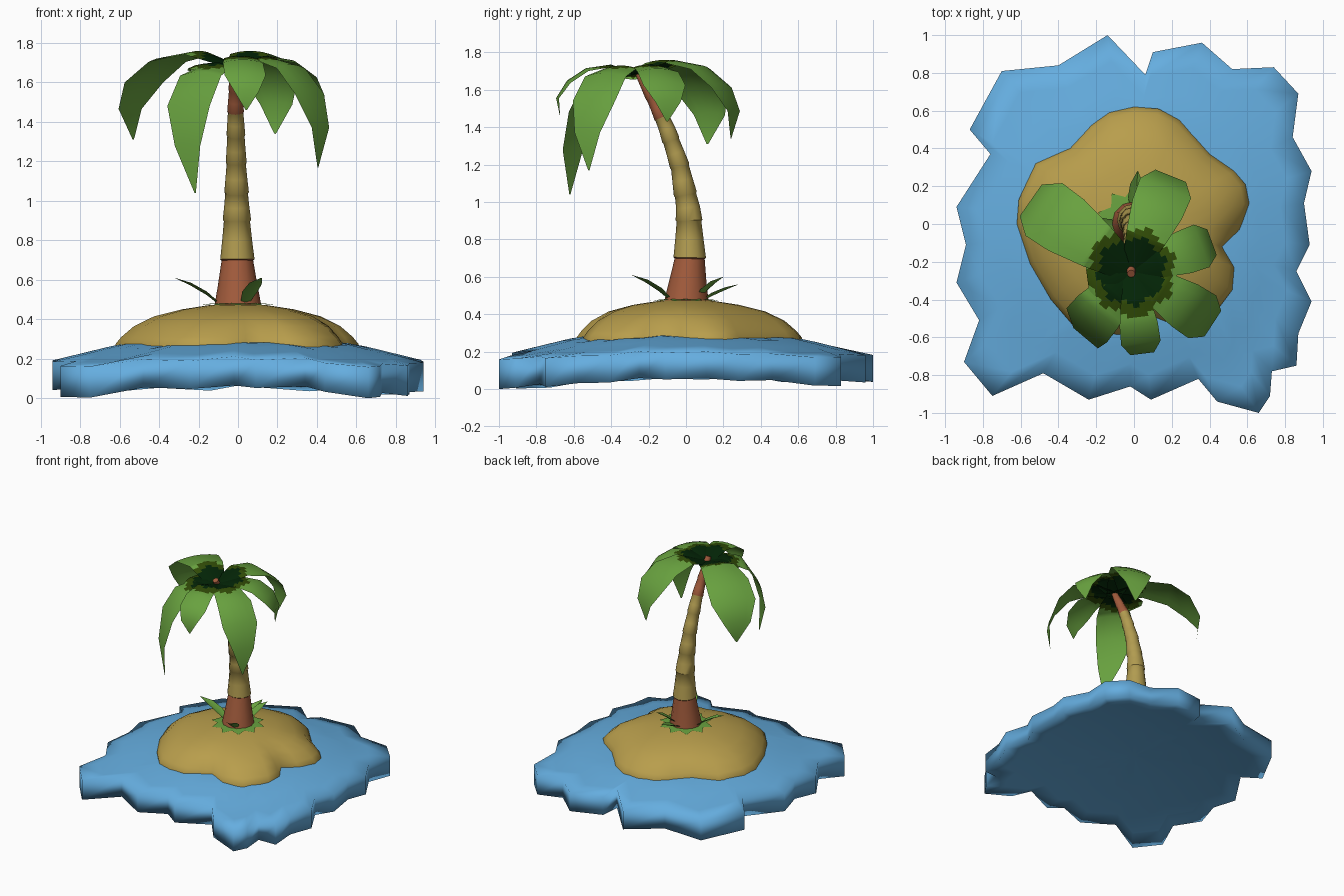
import bpy, bmesh, math
from mathutils import Vector

if "Cube" in bpy.data.objects:
    bpy.data.objects.remove(bpy.data.objects["Cube"])


def mat(name, rgb):
    m = bpy.data.materials.new(name)
    m.diffuse_color = (*rgb, 1)
    m.use_nodes = True
    m.node_tree.nodes["Principled BSDF"].inputs["Base Color"].default_value = m.diffuse_color
    return m


BLUE = mat("water blue", (0.13, 0.42, 0.74))
SAND = mat("sand", (0.48, 0.34, 0.072))
BARK = mat("trunk yellow", (0.44, 0.33, 0.08))
BROWN = mat("trunk brown", (0.36, 0.105, 0.045))
GREEN = mat("leaf green", (0.14, 0.36, 0.05))
OLIVE = mat("olive green", (0.03, 0.07, 0.002))
DARK = mat("dark green", (0.001, 0.018, 0.002))


def make(name, verts, faces, mats, idx=None, angle=40, recalc=True):
    me = bpy.data.meshes.new(name)
    me.from_pydata([tuple(v) for v in verts], [], faces)
    for m in mats:
        me.materials.append(m)
    if idx:
        for p, i in zip(me.polygons, idx):
            p.material_index = i
    if recalc:
        bm = bmesh.new()
        bm.from_mesh(me)
        bmesh.ops.recalc_face_normals(bm, faces=bm.faces)
        bm.to_mesh(me)
        bm.free()
    ob = bpy.data.objects.new(name, me)
    bpy.context.collection.objects.link(ob)
    bpy.ops.object.select_all(action='DESELECT')
    ob.select_set(True)
    bpy.context.view_layer.objects.active = ob
    bpy.ops.object.shade_smooth_by_angle(angle=math.radians(angle))
    return ob


def skin(rings):
    """Join equal rings with quads and close both ends with fans."""
    n = len(rings[0])
    v = [p for r in rings for p in r]
    f = [(k*n+i, k*n+(i+1) % n, (k+1)*n+(i+1) % n, (k+1)*n+i)
         for k in range(len(rings)-1) for i in range(n)]
    for r, off in ((rings[0], 0), (rings[-1], len(v)-n)):
        c = len(v)
        v.append(sum((Vector(p) for p in r), Vector()) / n)
        f += [(off+i, off+(i+1) % n, c) for i in range(n)]
    return v, f


def interp(x, pts):
    for (a, p), (b, q) in zip(pts, pts[1:]):
        if x <= b:
            return p + (q-p)*(x-a)/(b-a)
    return pts[-1][1]


# Water: jagged domed slab
shore = [(-.14, 1), (.06, .79), (.10, .91), (.36, .96), (.52, .82), (.74, .83), (.87, .69),
         (.84, .46), (.94, .28), (.90, .11), (.93, -.11), (.86, -.25), (.94, -.41), (.87, -.58),
         (.86, -.75), (.73, -.78), (.72, -.91), (.66, -1), (.44, -.94), (.34, -.82), (.09, -.93),
         (-.02, -.86), (-.24, -.93), (-.48, -.79), (-.75, -.91), (-.90, -.73), (-.82, -.51),
         (-.94, -.31), (-.89, -.11), (-.94, .09), (-.76, .37), (-.87, .50), (-.70, .81), (-.40, .84)]
SWELL = [(0, .31), (.5, .288), (.62, .27), (.95, .19), (1.2, .158)]


def water_top(s):
    return [(x*s, y*s, interp(s*math.hypot(x, y), SWELL)) for x, y in shore]


def water_base(s):
    return [(x*s, y*s, max(0, .135-.095*s*s*(x*x+y*y))) for x, y in shore]


scales = (.05, .35, .6, .72, .86, 1)
make("water", *skin([water_top(s) for s in scales] + [water_base(s) for s in scales[::-1]]),
     [BLUE], angle=180)

# Sand island: wavy outline easing into a round mound
bank = [(0, .62), (.13, .61), (.24, .55), (.40, .37), (.53, .28), (.59, .21), (.61, .11), (.56, -.03),
        (.47, -.12), (.53, -.23), (.52, -.35), (.40, -.51), (.25, -.55), (.12, -.50), (.04, -.54),
        (-.06, -.585), (-.20, -.58), (-.32, -.54), (-.44, -.40), (-.55, -.21), (-.62, 0), (-.61, .13),
        (-.52, .32), (-.34, .40), (-.23, .52), (-.13, .59)]
mound = [(1, .2), (1, .275), (.96, .31), (.87, .365), (.72, .415), (.5, .45), (.25, .472), (.06, .478)]


def sand_ring(s, z):
    ring = []
    for x, y in bank:
        r = math.hypot(x, y)
        k = s*(r + (.57-r)*min(1, (1-s)*2.2))/r
        ring.append((x*k, y*k, z))
    return ring


make("sand_island", *skin([sand_ring(s, z) for s, z in mound]), [SAND], angle=80)

# Trunk: bent, banded tube with a brown foot and tip
bend = [(.44, 0), (.7, .02), (.95, .015), (1.2, -.035), (1.4, -.105), (1.5, -.15), (1.72, -.265)]
girth = [(.44, .118), (.7, .083), (.95, .065), (1.2, .05), (1.4, .043), (1.5, .038), (1.72, .022)]
bands = [.44, .70, .90, 1.04, 1.19, 1.33, 1.45, 1.56, 1.72]
N = 12


def trunk_ring(z, k):
    slope = (interp(z+.04, bend)-interp(z-.04, bend)) / .08 if .5 < z < 1.68 else (0 if z < 1 else -.5)
    t = Vector((0, slope, 1)).normalized()
    u, v = Vector((1, 0, 0)), Vector((0, t.z, -t.y))
    c = Vector((-.012*(z-.44), interp(z, bend), z))
    r = interp(z, girth)*k
    return [c + r*(math.cos(a)*u + math.sin(a)*v) for a in (2*math.pi*i/N for i in range(N))]


rings, cols = [], []
for a, b in zip(bands, bands[1:]):
    rings += [trunk_ring(a+.003, 1.05), trunk_ring((a+b)/2, 1), trunk_ring(b-.003, .96)]
    cols += [0 if .6 < a < 1.4 else 1] * (3*N)
v, f = skin(rings)
cols = cols[:N*(len(rings)-1)] + [1]*(2*N)
make("trunk", v, f, [BARK, BROWN], cols, angle=50)

# Palm leaves: drooping blades, dark then olive with scalloped borders near the crown
CROWN = Vector((-.01, -.25, 0))
REACH = [(0, 0), (.2, .35), (.4, .65), (.6, .87), (.8, 1), (1, .97)]
WIDTH = [(0, .4), (.2, .75), (.4, .97), (.6, 1), (.8, .6), (1, .03)]
ACROSS = (-1, -.6, -.2, .2, .6, 1)


def leaf(name, deg, length, half, top, tip, sway=0):
    a = math.radians(deg)
    d, side = Vector((math.cos(a), math.sin(a), 0)), Vector((-math.sin(a), math.cos(a), 0))
    drop = top - tip
    height = [(0, 1.685), (.2, top), (.4, top-.07*drop), (.6, top-.3*drop), (.8, top-.62*drop), (1, tip)]
    inverse = [(h, s) for s, h in REACH[:5]]
    stops = sorted({0, .2, .4, .6, .8, 1}
                   | {interp(min(r, length)/length, inverse) for r in (.12, .145, .17, .195, .22, .245)})
    verts, faces, idx = [], [], []
    n = len(ACROSS)
    for s in stops:
        c = CROWN + d*interp(s, REACH)*length + Vector((0, 0, interp(s, height)))
        c += side*sway*max(0, s-.6)/.4
        w = interp(s, WIDTH)*half
        verts += [c + side*w*q - Vector((0, 0, .15*w*q*q)) for q in ACROSS]
    for k in range(len(stops)-1):
        for j in range(n-1):
            o = k*n+j
            quad = (o, o+n, o+n+1, o+1)
            faces.append(quad)
            m = sum((verts[i] for i in quad), Vector())/4 - CROWN
            r = math.hypot(m.x, m.y) + .014*abs(j-2)
            idx.append(0 if r < .185 else 1 if r < .25 else 2)
    make(name, verts, faces, [DARK, OLIVE, GREEN], idx, angle=70, recalc=False)


leaf("leaf_back_left", 145, .655, .17, 1.76, 1.31)
leaf("leaf_back_right", 68, .545, .145, 1.76, 1.34)
leaf("leaf_right", 20, .45, .12, 1.735, 1.43)
leaf("leaf_front_right", -33, .51, .135, 1.73, 1.17)
leaf("leaf_front", -83, .44, .105, 1.735, 1.46)
leaf("leaf_front_left", -130, .43, .14, 1.70, 1.04, .08)
leaf("leaf_short_left", 188, .24, .11, 1.70, 1.655)

# Grass: jagged patch on the sand and curved, folded blades around the trunk
patch = [(0, 0, .49)]
for i in range(20):
    r, a = (.2 if i % 2 else .15), 2*math.pi*i/20
    patch.append((r*math.cos(a), r*math.sin(a), .471 if i % 2 else .478))
make("grass_patch", patch, [(0, i+1, (i+1) % 20+1) for i in range(20)], [GREEN], recalc=False)


def blade(name, x, y, z):
    d = Vector((x, y, 0))
    side = Vector((-y, x, 0)).normalized()
    verts, faces = [], []
    for t, h, w in ((.25, 0, .02), (.5, .5, .042), (.75, .82, .035), (1, 1, .002)):
        c = d*t + Vector((0, 0, .47+(z-.47)*h))
        verts += [c-side*w, c-Vector((0, 0, .4*w)), c+side*w]
    for k in range(3):
        for o in (3*k, 3*k+1):
            faces.append((o, o+3, o+4, o+1))
    make(name, verts, faces, [GREEN], recalc=False)


blade("grass_blade_left", -.32, -.02, .61)
blade("grass_blade_front", .12, -.29, .61)
blade("grass_blade_back", .02, .28, .56)
blade("grass_blade_back_right", .12, .2, .60)
